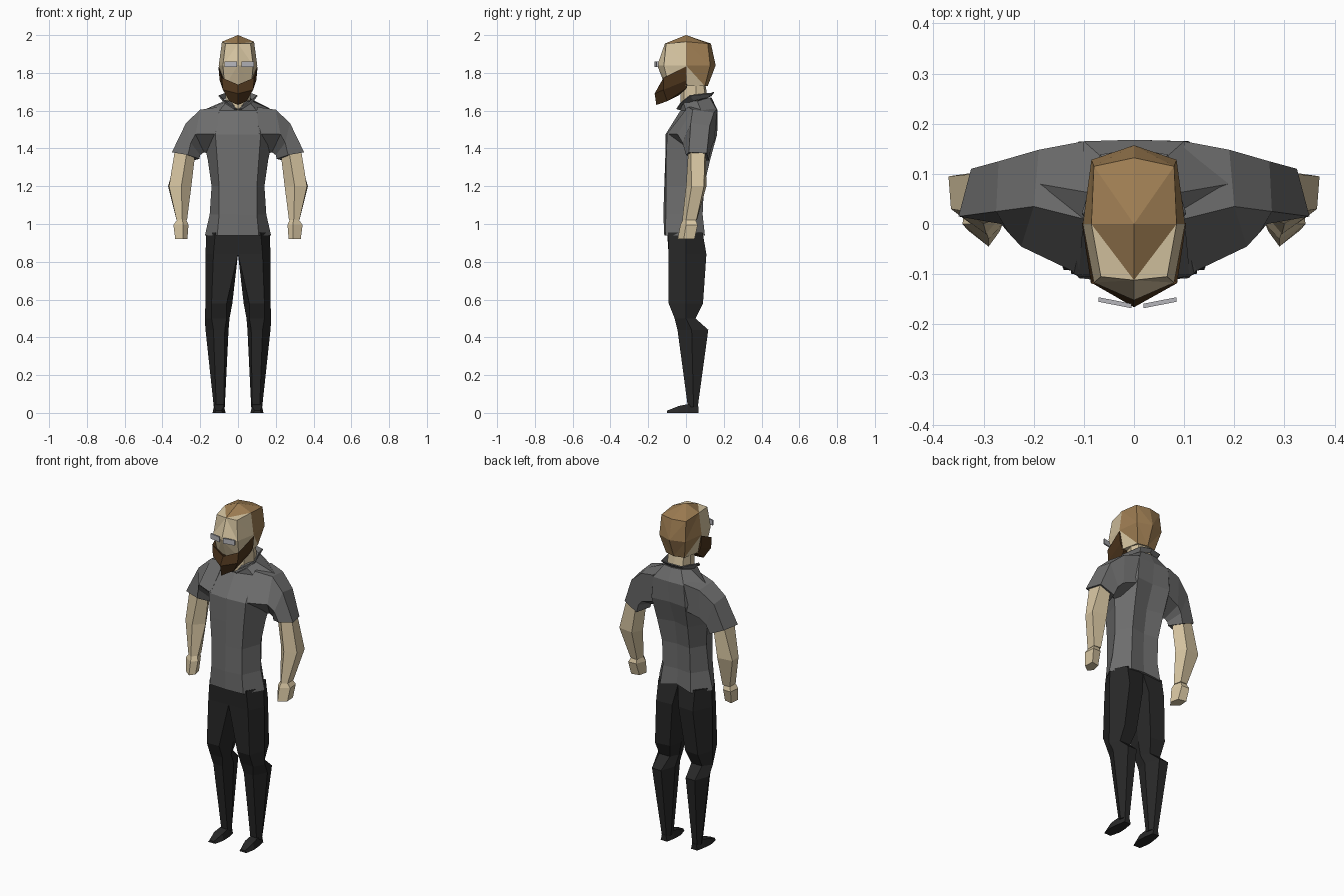
import bpy, bmesh, math
from mathutils import Vector


def material(name, r, g, b):
    m = bpy.data.materials.new(name)
    m.diffuse_color = (r, g, b, 1)
    return m


SHIRT = material("grey shirt", 0.155, 0.155, 0.155)
PANTS = material("dark trousers", 0.021, 0.021, 0.021)
SKIN = material("skin", 0.68, 0.56, 0.36)
HAIR = material("hair", 0.34, 0.205, 0.085)
BEARD = material("beard", 0.075, 0.036, 0.012)
GLASS = material("pale grey", 0.47, 0.47, 0.5)


def level(z, pts):
    """Ring of points at height z; a point may carry its own height."""
    return [(p[0], p[1], p[2] if len(p) > 2 else z) for p in pts]


def full(half):
    """Complete a half ring that starts and ends on the centre line."""
    return half + [(-x, y, z) for x, y, z in half[-2:0:-1]]


def finish(name, bm, mats, mirror=False):
    bmesh.ops.recalc_face_normals(bm, faces=bm.faces)
    me = bpy.data.meshes.new(name)
    bm.to_mesh(me)
    bm.free()
    for m in mats:
        me.materials.append(m)
    ob = bpy.data.objects.new(name, me)
    bpy.context.collection.objects.link(ob)
    if mirror:
        ob.modifiers.new("mirror", 'MIRROR').use_mirror_merge = False
    return ob


def loft(name, rings, mat, mirror=False, caps=True, closed=True):
    bm = bmesh.new()
    vs = [[bm.verts.new(p) for p in r] for r in rings]
    n = len(rings[0])
    for lo, hi in zip(vs, vs[1:]):
        for i in range(n if closed else n - 1):
            j = (i + 1) % n
            bm.faces.new((lo[i], lo[j], hi[j], hi[i]))
    if caps:
        bm.faces.new(vs[0])
        bm.faces.new(vs[-1])
    return finish(name, bm, [mat], mirror)


# Shirt body
torso = [
    (0.94, [(0, -.115), (.11, -.108), (.175, 0), (.1, .1), (0, .085, .96)]),
    (1.05, [(0, -.12), (.1, -.107), (.15, 0), (.09, .088), (0, .078)]),
    (1.20, [(0, -.115), (.1, -.105), (.14, .01), (.09, .095), (0, .083)]),
    (1.34, [(0, -.11), (.11, -.105), (.16, .03), (.1, .128), (0, .105)]),
    (1.475, [(0, -.108), (.12, -.1), (.19, .05), (.11, .165), (0, .155)]),
    (1.60, [(0, -.03), (.1, 0), (.19, .08), (.1, .165), (0, .168)]),
    (1.65, [(0, -.027, 1.61), (.055, -.015), (.075, .06), (.055, .125, 1.67), (0, .135, 1.67)]),
]
loft("shirt_body", [full(level(z, p)) for z, p in torso], SHIRT)

# Sleeves
loft("sleeve", [
    [(.1, .01, 1.62), (.11, -.1, 1.478), (.12, .02, 1.36), (.1, .155, 1.45), (.1, .165, 1.61)],
    [(.2, .035, 1.605), (.225, -.045, 1.475), (.18, .04, 1.38), (.19, .14, 1.42), (.19, .148, 1.59)],
    [(.275, .025, 1.535), (.25, -.018, 1.43), (.2, .04, 1.365), (.22, .13, 1.39), (.27, .125, 1.52)],
    [(.35, .015, 1.38), (.265, 0, 1.365), (.205, .04, 1.345), (.24, .12, 1.335), (.325, .11, 1.375)],
], SHIRT, mirror=True)

# Collar band, open at the throat
collar = [
    [(.0, -.032, 1.608), (.045, -.022, 1.635), (.078, .04, 1.655), (.055, .115, 1.675), (0, .13, 1.68)],
    [(.02, -.05, 1.612), (.07, -.028, 1.645), (.1, .02, 1.682), (.065, .135, 1.695), (0, .145, 1.7)],
]
ob = loft("collar", collar, SHIRT, mirror=True, caps=False, closed=False)
ob.modifiers.new("thickness", 'SOLIDIFY').thickness = 0.006

# Arms
arm = [
    (1.385, [(.335, .025), (.27, .012), (.225, .045), (.25, .105), (.318, .1)]),
    (1.20, [(.365, .03), (.3, 0), (.247, .05), (.28, .108), (.37, .095)]),
    (1.02, [(.325, 0), (.295, -.02), (.27, .01), (.28, .058), (.325, .055)]),
]
loft("arm", [level(z, p) for z, p in arm], SKIN, mirror=True)

# Fists
fist = [
    (1.025, [(.32, 0), (.295, -.015), (.275, .01), (.285, .05), (.32, .05)]),
    (0.995, [(.342, 0), (.29, -.03), (.262, 0), (.285, .06), (.335, .062)]),
    (0.92, [(.332, -.012), (.29, -.045), (.268, -.015), (.28, .035), (.328, .045)]),
]
loft("fist", [level(z, p) for z, p in fist], SKIN, mirror=True)

# Trouser legs
leg = [
    (0.955, [(0, -.1), (.12, -.095), (.168, 0), (.12, .088), (0, .075), (0, 0)]),
    (0.84, [(0, -.088), (.13, -.092), (.172, 0), (.12, .108), (.02, .1), (0, 0)]),
    (0.58, [(.06, -.092), (.14, -.092), (.172, 0), (.14, .09), (.05, .08), (.03, 0)]),
    (0.50, [(.06, -.06), (.14, -.06), (.176, 0), (.14, .05), (.07, .05), (.045, 0)]),
    (0.44, [(.07, -.045), (.13, -.045), (.172, .03), (.14, .118), (.08, .118), (.05, .03)]),
    (0.03, [(.075, .01), (.115, .01), (.128, .04), (.115, .062), (.085, .062), (.07, .04)]),
]
loft("trouser_leg", [level(z, p) for z, p in leg], PANTS, mirror=True)

# Shoes: heel to toe
shoe = [(.065, .078, .12, .035), (.01, .068, .13, .046), (-.04, .066, .135, .036), (-.1, .08, .125, .012)]
loft("shoe", [[(a, y, 0), (b, y, 0), (b - .008, y, h), (a + .008, y, h)]
              for y, a, b, h in shoe], PANTS, mirror=True)

# Neck
neck = [
    (1.59, [(0, -.03), (.045, -.012), (.068, .06), (.05, .115), (0, .125)]),
    (1.76, [(0, -.03), (.05, -.01), (.065, .05), (.05, .09), (0, .1)]),
]
loft("neck", [full(level(z, p)) for z, p in neck], SKIN)

# Head: three rings and a crown point, hair chosen by position
head = [
    (1.73, [(0, -.11), (.07, -.09), (.082, 0), (.06, .1), (0, .115)]),
    (1.84, [(0, -.152), (.08, -.117), (.102, 0), (.085, .128), (0, .157)]),
    (1.955, [(0, -.112), (.066, -.105), (.085, 0, 1.965), (.08, .115), (0, .132)]),
]
bm = bmesh.new()
rows = [[bm.verts.new(p) for p in full(level(z, p))] for z, p in head]
crown = bm.verts.new((0, 0, 2.0))
for lo, hi in zip(rows, rows[1:]):
    for i in range(8):
        a, b = (i, (i + 1) % 8)
        if i >= 4:
            a, b = b, a
        bm.faces.new((lo[a], lo[b], hi[a]))
        bm.faces.new((lo[b], hi[b], hi[a]))
bm.faces.new(rows[0])
top = rows[2]
for s in (1, -1):
    c, f, e, b, k = [top[(s * i) % 8] for i in range(5)]
    for tri in ((c, f, e), (c, e, crown), (e, b, crown), (b, k, crown)):
        bm.faces.new(tri)
for f in bm.faces:
    c = f.calc_center_median()
    back = c.y > (0.05 if c.z < 1.82 else 0)
    crown_front = c.z > 1.96 and c.y > -0.06
    f.material_index = int((back and c.z > 1.74) or crown_front)
finish("head", bm, [SKIN, HAIR])

# Beard: columns from one ear around the chin to the other
cols = [
    [(.104, .002, 1.835), (.097, .002, 1.76), (.075, .005, 1.72), (.03, .005, 1.73)],
    [(.086, -.118, 1.775), (.08, -.12, 1.71), (.045, -.1, 1.65), (.02, -.04, 1.68)],
    [(0, -.14, 1.738), (0, -.166, 1.69), (0, -.157, 1.63), (0, -.05, 1.68)],
]
cols += [[(-x, y, z) for x, y, z in c] for c in cols[1::-1]]
loft("beard", cols, BEARD)

# Spectacle lenses
for s, name in ((1, "lens_right"), (-1, "lens_left")):
    x0, x1 = .007 + s * .012, .007 + s * .078
    loft(name, [[(x, y, 1.83), (x, y + .009, 1.83), (x, y + .009, 1.86), (x, y, 1.86)]
                for x, y in ((x0, -.168), (x1, -.155))], GLASS)
